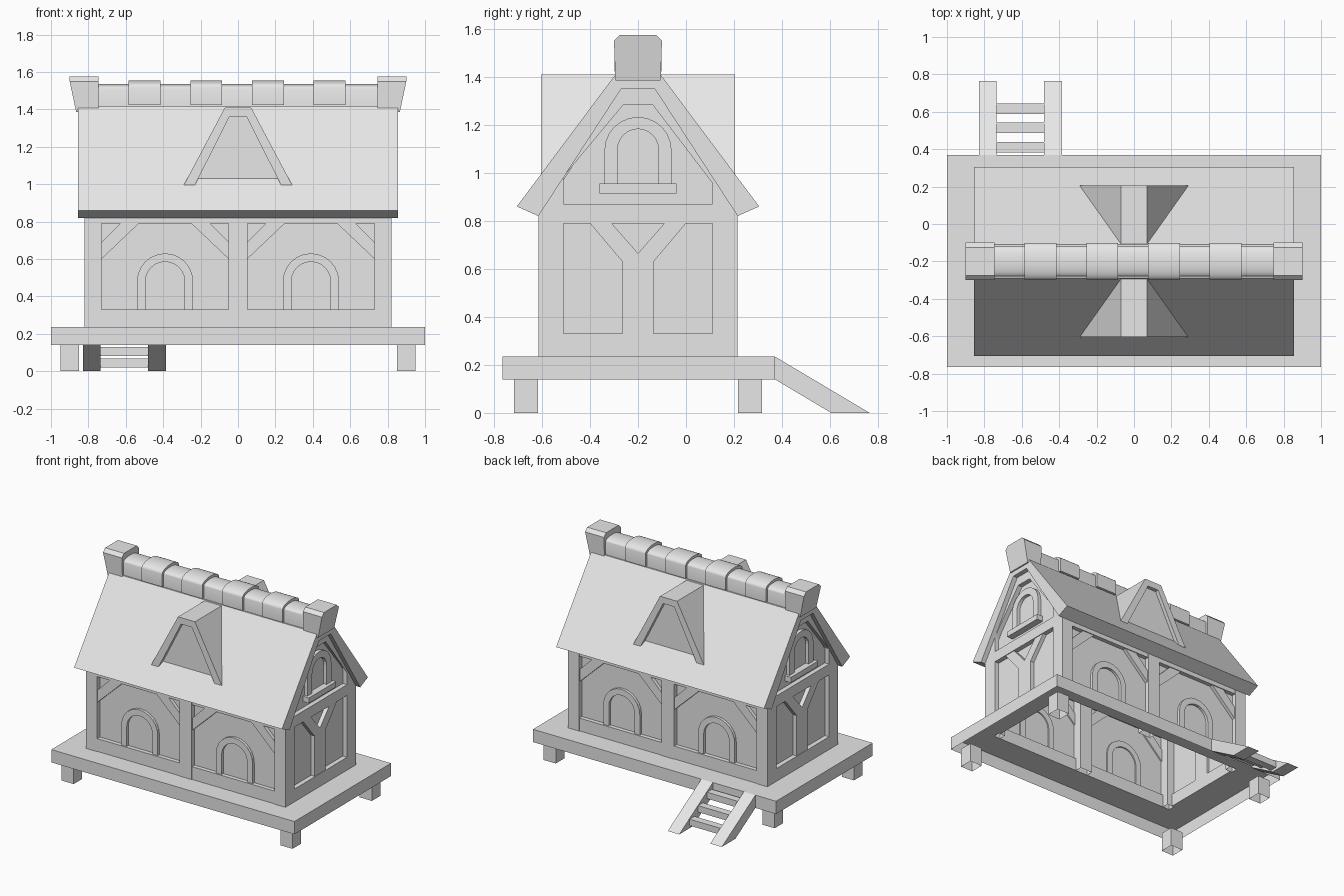
import bpy, bmesh, math

cube = bpy.data.objects.get("Cube")
if cube:
    bpy.data.objects.remove(cube, do_unlink=True)

grey = bpy.data.materials.new("plain_grey")
grey.use_nodes = True
COLOR = (0.8, 0.8, 0.8, 1)
grey.diffuse_color = COLOR
grey.node_tree.nodes["Principled BSDF"].inputs["Base Color"].default_value = COLOR

MID = -0.2            # depth centre of the house
HALF_X, HALF_Y = 0.82, 0.415
FLOOR = 0.235
SIDES = (-1, 1)


def place(axis, u, v, d):
    return {"x": (d, u, v), "y": (u, d, v), "z": (u, v, d)}[axis]


def finish(name, bm, open_if=None):
    bmesh.ops.recalc_face_normals(bm, faces=bm.faces)
    if open_if:
        gone = [f for f in bm.faces if open_if(f)]
        bmesh.ops.delete(bm, geom=gone, context="FACES")
    mesh = bpy.data.meshes.new(name)
    bm.to_mesh(mesh)
    bm.free()
    mesh.materials.append(grey)
    obj = bpy.data.objects.new(name, mesh)
    bpy.context.collection.objects.link(obj)
    return obj


def faces_down(f):
    return f.normal.z < -0.9


def prism(name, pts, axis, a, b, open_if=None):
    """Extrude a flat outline along an axis."""
    bm = bmesh.new()
    lo, hi = ([bm.verts.new(place(axis, u, v, d)) for u, v in pts] for d in (a, b))
    n = len(pts)
    bm.faces.new(lo)
    bm.faces.new(hi)
    for i in range(n):
        j = (i + 1) % n
        bm.faces.new((lo[i], lo[j], hi[j], hi[i]))
    return finish(name, bm, open_if)


def frame(name, outer, inner, axis, a, b, open_if=None):
    """Extrude the band between two matching outlines."""
    bm = bmesh.new()
    n = len(outer)
    loops = [[bm.verts.new(place(axis, u, v, d)) for u, v in pts]
             for pts, d in ((outer, a), (outer, b), (inner, b), (inner, a))]
    for k in range(4):
        p, q = loops[k], loops[(k + 1) % 4]
        for i in range(n):
            j = (i + 1) % n
            bm.faces.new((p[i], p[j], q[j], q[i]))
    return finish(name, bm, open_if)


def rect(u0, u1, v0, v1):
    return [(u0, v0), (u1, v0), (u1, v1), (u0, v1)]


def box(name, x0, x1, y0, y1, z0, z1, open_if=None):
    return prism(name, rect(x0, x1, y0, y1), "z", z0, z1, open_if)


def arch(c, r, base, spring, rise=None, steps=12):
    top = [(c + r * math.cos(math.pi * i / steps),
            spring + (rise or r) * math.sin(math.pi * i / steps)) for i in range(steps + 1)]
    return [(c - r, base), (c + r, base)] + top


def mirrored(pts):
    """Complete a symmetric outline given as offsets from the house centre."""
    return [(MID - u, v) for u, v in pts] + [(MID + u, v) for u, v in reversed(pts)]


# Platform: hollow underneath, with an opening below the house
def platform_open(f):
    c = f.calc_center_median()
    inside = abs(c.x) < 0.9 and abs(c.y - MID) < 0.5 and abs(f.normal.z) < 0.1
    return faces_down(f) or inside


frame("platform", rect(-1, 1, -0.765, 0.37), rect(-0.785, 0.785, -0.58, 0.18),
      "z", 0.14, FLOOR, platform_open)
for sx in SIDES:
    for sy in SIDES:
        y = MID + sy * 0.466
        box("leg", sx * 0.9 - 0.05, sx * 0.9 + 0.05, y - 0.05, y + 0.05, 0, 0.14, faces_down)

# Ramp ladder at the back
for x in (-0.83, -0.48):
    prism("ramp_rail", [(0.37, FLOOR), (0.765, 0), (0.605, 0), (0.37, 0.14)], "x", x, x + 0.095)
for y, z in ((0.615, 0.043), (0.515, 0.105), (0.41, 0.165)):
    box("ramp_rung", -0.735, -0.48, y - 0.028, y + 0.028, z - 0.024, z + 0.024)

# Recessed wall shell, open below
prism("wall_shell", mirrored([(0.38, FLOOR), (0.38, 0.87), (0.065, 1.34)]),
      "x", -0.785, 0.785, faces_down)

# Timber on the long walls
for s in SIDES:
    def depth(d):
        return MID + s * d
    for x in (-0.775, 0, 0.775):
        w = 0.05 if x == 0 else 0.045
        box("wall_post", x - w, x + w, depth(0.31), depth(HALF_Y), FLOOR, 0.83, faces_down)
    prism("bottom_beam", rect(-0.8, 0.8, FLOOR, 0.33), "y", depth(0.36), depth(0.411))
    prism("top_beam", rect(-0.8, 0.8, 0.79, 0.84), "y", depth(0.36), depth(0.411))
    for c in (-0.39, 0.39):
        frame("wall_arch", arch(c, 0.15, 0.33, 0.48), arch(c, 0.105, 0.33, 0.48),
              "y", depth(0.37), depth(0.4))
        for k in SIDES:
            e = c + k * 0.34
            prism("wall_brace", [(e, 0.6), (e, 0.69), (e - k * 0.1, 0.79), (e - k * 0.2, 0.79)],
                  "y", depth(0.37), depth(0.405))

# Timber and window on the gable walls
for s in SIDES:
    lo, hi = s * 0.77, s * HALF_X
    prism("gable_bottom_beam", rect(MID - 0.31, MID + 0.31, FLOOR, 0.33), "x", lo, hi)
    y_post = mirrored([(0.065, 0.33), (0.065, 0.63), (0.2, 0.79), (0.11, 0.79)])
    y_post.insert(4, (MID, 0.665))
    prism("gable_y_post", y_post, "x", lo, s * 0.815)
    frame("gable_frame", mirrored([(HALF_Y, 0.79), (HALF_Y, 0.82), (0.07, 1.35)]),
          mirrored([(0.31, 0.87), (0.31, 0.985), (0.06, 1.285)]), "x", lo, hi)
    frame("gable_window_frame", arch(MID, 0.14, 0.95, 1.093), arch(MID, 0.085, 0.95, 1.098),
          "x", lo, s * 0.81)
    prism("gable_sill", rect(MID - 0.16, MID + 0.16, 0.915, 0.955), "x", lo, s * 0.835)

# Roof slab
roof = [(MID - 0.505, 0.86), (MID - 0.09, 1.415), (MID + 0.09, 1.415), (MID + 0.505, 0.86),
        (MID + 0.415, 0.82), (MID + 0.07, 1.35), (MID - 0.07, 1.35), (MID - 0.415, 0.82)]
prism("roof", roof, "x", -0.855, 0.855)


# Dormers: body runs back into the slope, framed at the face
def roof_offset(z):
    return 0.505 - (z - 0.86) * 0.415 / 0.555


outline = [(-0.29, 0.995), (-0.07, 1.41), (0.07, 1.41), (0.29, 0.995)]
opening = [(-0.23, 0.995), (-0.045, 1.362), (0.045, 1.362), (0.23, 0.995)]
for s in SIDES:
    bm = bmesh.new()
    front = [bm.verts.new((x, MID + s * 0.377, z)) for x, z in outline]
    back = [bm.verts.new((x, MID + s * min(0.37, roof_offset(z) - 0.02), z)) for x, z in outline]
    bm.faces.new(front)
    bm.faces.new(back)
    for i in range(4):
        j = (i + 1) % 4
        bm.faces.new((front[i], front[j], back[j], back[i]))
    finish("dormer_body", bm)
    band = outline + opening[::-1]
    prism("dormer_frame", band, "y", MID + s * 0.377, MID + s * 0.405)

# Ridge with raised tiles and flared end caps
rounded = [prism("ridge", arch(MID, 0.08, 1.39, 1.51, 0.026), "x", -0.76, 0.76)]
for i in range(4):
    x = -0.5 + i * 0.33
    rounded.append(prism("ridge_tile", arch(MID, 0.098, 1.422, 1.517, 0.038),
                         "x", x - 0.085, x + 0.085))
for s in SIDES:
    cap = prism("ridge_end_cap", mirrored([(0.094, 1.385), (0.1, 1.55), (0.075, 1.575)]),
                "x", s * 0.745, s * 0.9)
    for v in cap.data.vertices:
        if abs(v.co.x) > 0.8 and v.co.z < 1.5:
            v.co.x = s * 0.865

# Smooth only the rounded ridge pieces
bpy.ops.object.select_all(action="DESELECT")
for obj in rounded:
    obj.select_set(True)
bpy.context.view_layer.objects.active = rounded[0]
bpy.ops.object.shade_smooth_by_angle(angle=math.radians(35))
